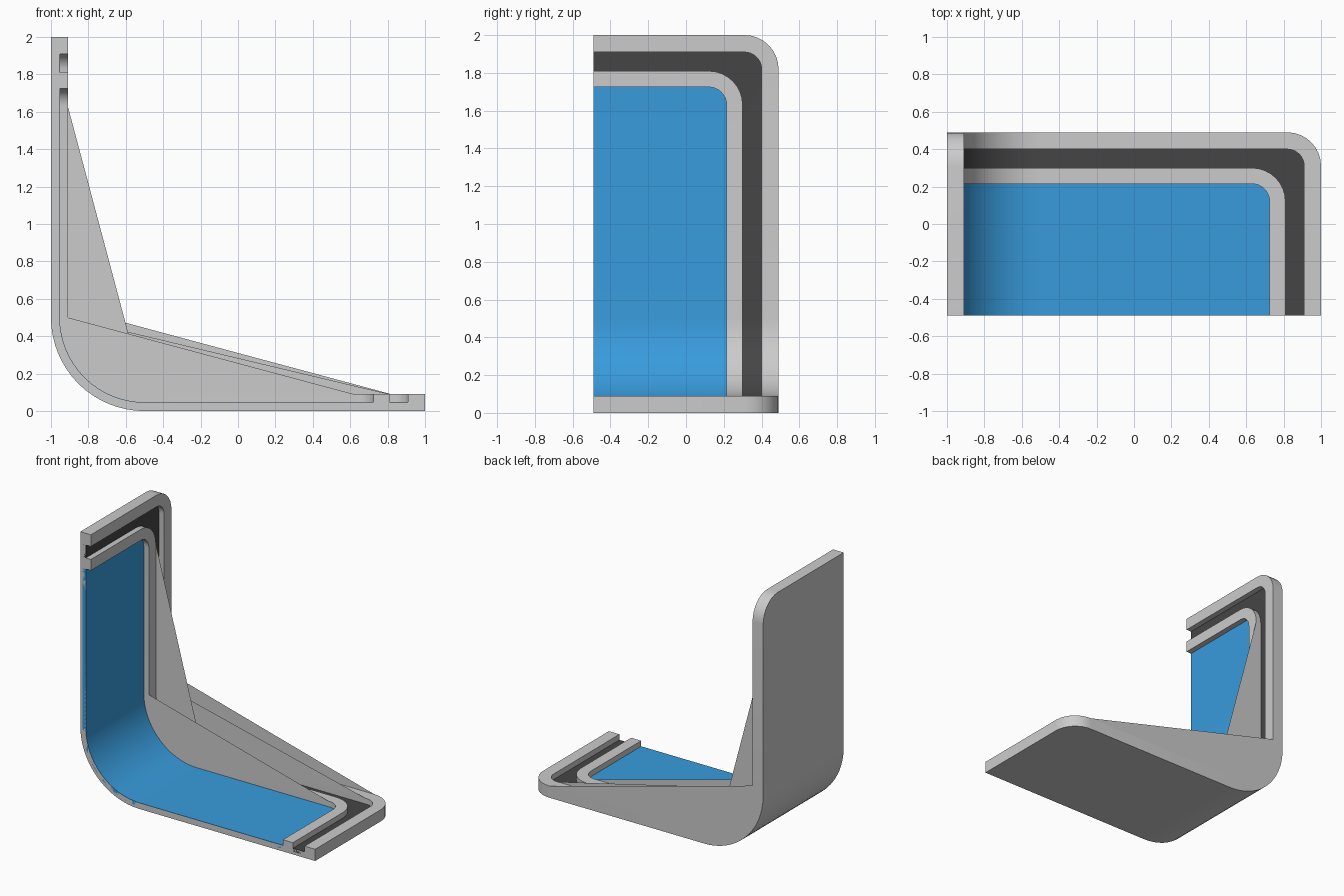
import bpy, bmesh
from math import sin, cos, pi

if "Cube" in bpy.data.objects:
    bpy.data.objects.remove(bpy.data.objects["Cube"])

W, R, END = 0.49, 0.5, 2.5     # half width, bend radius, leg end in path units
T, H = 0.047, 0.09             # plate and rim heights


def place(u, y, h):
    """Path position u (bend between -1 and 1), width y, height h -> 3D."""
    if u > 1:
        return (u - 1 - R, y, h)
    if u < -1:
        return (-1 + h, y, R - u - 1)
    a = (u + 1) * pi / 4
    return (-R - (R - h) * cos(a), y, R - (R - h) * sin(a))


def outline(off, r, n=8):
    """Rounded edge line, set in by off, from one leg end to the other."""
    e, w = END - off, W - off
    half = [(e, -W)]
    half += [(e - r + r * cos(i * pi / 2 / n), w - r + r * sin(i * pi / 2 / n)) for i in range(n + 1)]
    bend = [(1 - i / 8, w) for i in range(17)]
    return half + bend + [(-u, y) for u, y in reversed(half)]


def finish(name, bm, color=None):
    me = bpy.data.meshes.new(name)
    bm.to_mesh(me)
    bm.free()
    ob = bpy.data.objects.new(name, me)
    bpy.context.collection.objects.link(ob)
    if color:
        m = bpy.data.materials.new(name + "_colour")
        m.diffuse_color = color
        m.use_nodes = True
        m.node_tree.nodes["Principled BSDF"].inputs["Base Color"].default_value = m.diffuse_color
        me.materials.append(m)
    bpy.ops.object.select_all(action='DESELECT')
    ob.select_set(True)
    bpy.context.view_layer.objects.active = ob
    bpy.ops.object.shade_smooth_by_angle(angle=0.6)
    return ob


def strip(name, a, b, h0, h1, color=None):
    """Solid strip between two edge lines, from height h0 to h1."""
    bm = bmesh.new()
    rows = [[bm.verts.new(place(*p, h)) for p, h in ((pa, h0), (pb, h0), (pb, h1), (pa, h1))]
            for pa, pb in zip(a, b)]
    for r0, r1 in zip(rows, rows[1:]):
        for k in range(4):
            j = (k + 1) % 4
            bm.faces.new((r0[k], r0[j], r1[j], r1[k]))
    bm.faces.new(rows[0])
    bm.faces.new(rows[-1])
    bmesh.ops.recalc_face_normals(bm, faces=bm.faces)
    return finish(name, bm, color)


def filled(name, edge, h0, h1, color=None):
    a = edge[1:-1]
    return strip(name, a, [(u, -W) for u, y in a], h0, h1, color)


def web(name, y, top):
    """Thin side sheet bridging the inside of the bend."""
    bm = bmesh.new()
    pts = [(x, y, z) for x, z in top] + [place(1 - i / 8, y, H) for i in range(17)]
    bm.faces.new([bm.verts.new(p) for p in pts])
    bmesh.ops.remove_doubles(bm, verts=bm.verts, dist=1e-4)
    bmesh.ops.triangulate(bm, faces=bm.faces)
    return finish(name, bm)


# Edge lines from outside to inside
e0, e1 = outline(0, 0.18), outline(0.09, 0.09)
e2, e3 = outline(0.19, 0.18), outline(0.275, 0.095)

# Bent base plate with raised rims
filled("base_plate", e0, 0, 0.045)
strip("outer_rim", e0, e1, 0, H)
strip("inner_rim", e2, e3, 0.02, H)

# Coloured groove floor and panel
strip("groove_floor", e1, e2, 0.02, T, (0.06, 0.06, 0.06, 1))
filled("inner_panel", e3, 0.02, T, (0.04, 0.33, 0.72, 1))

# Side webs across the bend
web("outer_web", W, [(-0.91, 0.555), (0.82, H)])
web("groove_web", W - 0.09, [(-0.91, 0.5), (0.81, H)])
web("steep_web", W - 0.19, [(-0.91, 0.5), (-0.91, 1.63)])
web("panel_web", W - 0.275, [(-0.91, 0.5), (0.62, H)])
